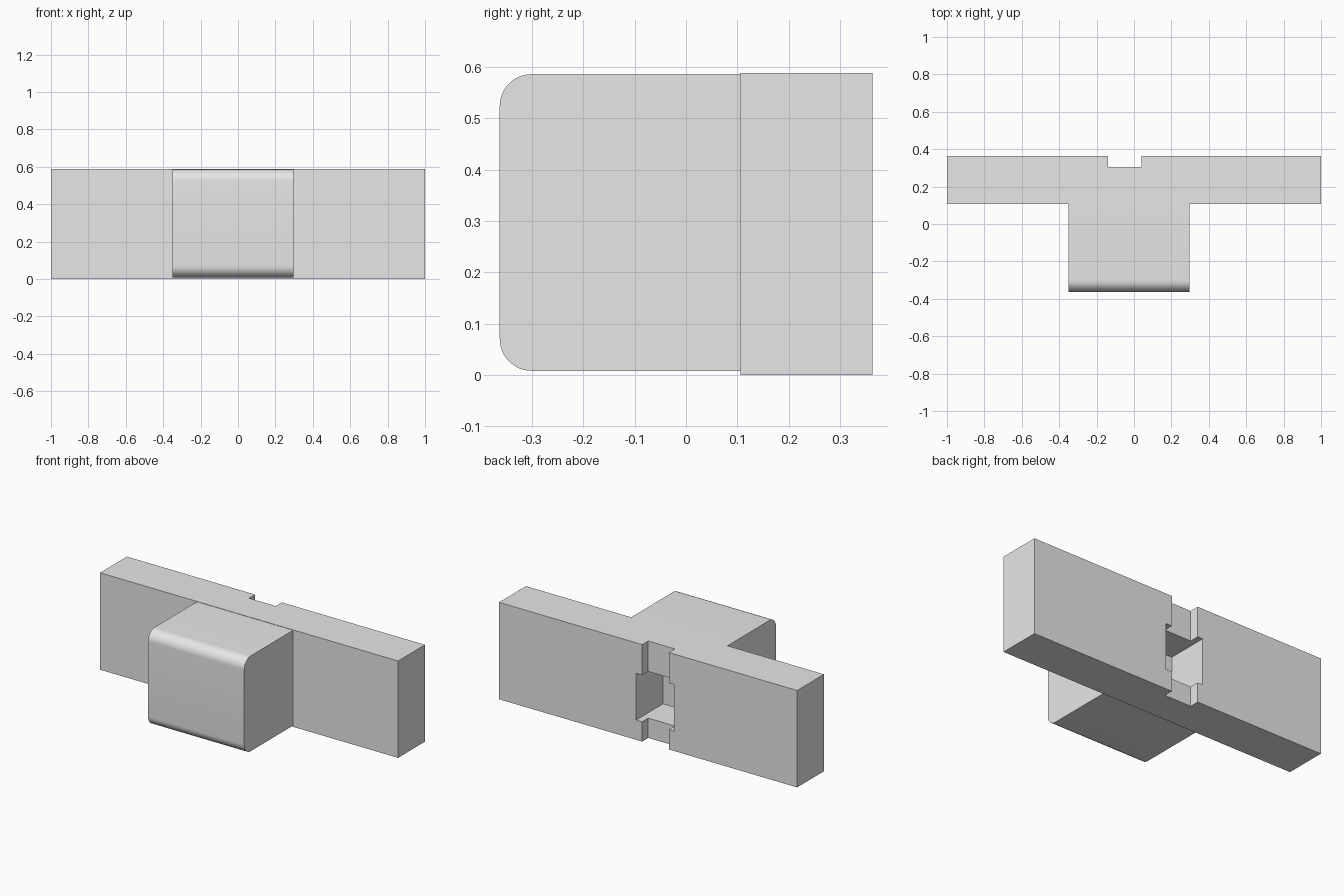
import bpy
import bmesh
import math

cube = bpy.data.objects.get("Cube")
if cube:
    bpy.data.objects.remove(cube, do_unlink=True)

# Single plain grey
grey = bpy.data.materials.new("light_grey")
grey.use_nodes = True
COLOUR = (0.8, 0.8, 0.8, 1.0)
grey.diffuse_color = COLOUR
grey.node_tree.nodes["Principled BSDF"].inputs["Base Color"].default_value = COLOUR


def box(name, low, high, radius=0.0):
    """Box between two corners; radius rounds the two long front edges."""
    bm = bmesh.new()
    bmesh.ops.create_cube(bm, size=1)
    for v in bm.verts:
        v.co = [low[i] if v.co[i] < 0 else high[i] for i in range(3)]
    if radius:
        edges = [e for e in bm.edges
                 if all(abs(v.co.y - low[1]) < 1e-4 for v in e.verts)
                 and abs(e.verts[0].co.z - e.verts[1].co.z) < 1e-4]
        bmesh.ops.bevel(bm, geom=edges, offset=radius, segments=12,
                        profile=0.5, affect='EDGES')
    mesh = bpy.data.meshes.new(name)
    bm.to_mesh(mesh)
    bm.free()
    mesh.materials.append(grey)
    obj = bpy.data.objects.new(name, mesh)
    bpy.context.collection.objects.link(obj)
    return obj


def select_only(obj):
    bpy.ops.object.select_all(action='DESELECT')
    obj.select_set(True)
    bpy.context.view_layer.objects.active = obj


def cut(target, cutter):
    mod = target.modifiers.new("cut", 'BOOLEAN')
    mod.operation = 'DIFFERENCE'
    mod.solver = 'EXACT'
    mod.object = cutter
    select_only(target)
    bpy.ops.object.modifier_apply(modifier=mod.name)
    bpy.data.objects.remove(cutter, do_unlink=True)


FRONT, SEAM, BACK, TOP = -0.363, 0.106, 0.363, 0.588

# Wide back plate with a shallow full-height groove and a window through it
plate = box("back_plate", (-1, SEAM, 0), (1, BACK, TOP))
cut(plate, box("groove_cutter", (-0.14, 0.305, -0.1), (0.04, 0.5, 0.7)))
cut(plate, box("window_cutter", (-0.175, 0, 0.12), (0.08, 0.5, 0.403)))

# Front block with rounded upper and lower front edges; it closes the window
block = box("front_block", (-0.35, FRONT, 0.008), (0.296, SEAM, 0.586), 0.062)
select_only(block)
bpy.ops.object.shade_smooth_by_angle(angle=math.radians(30))
